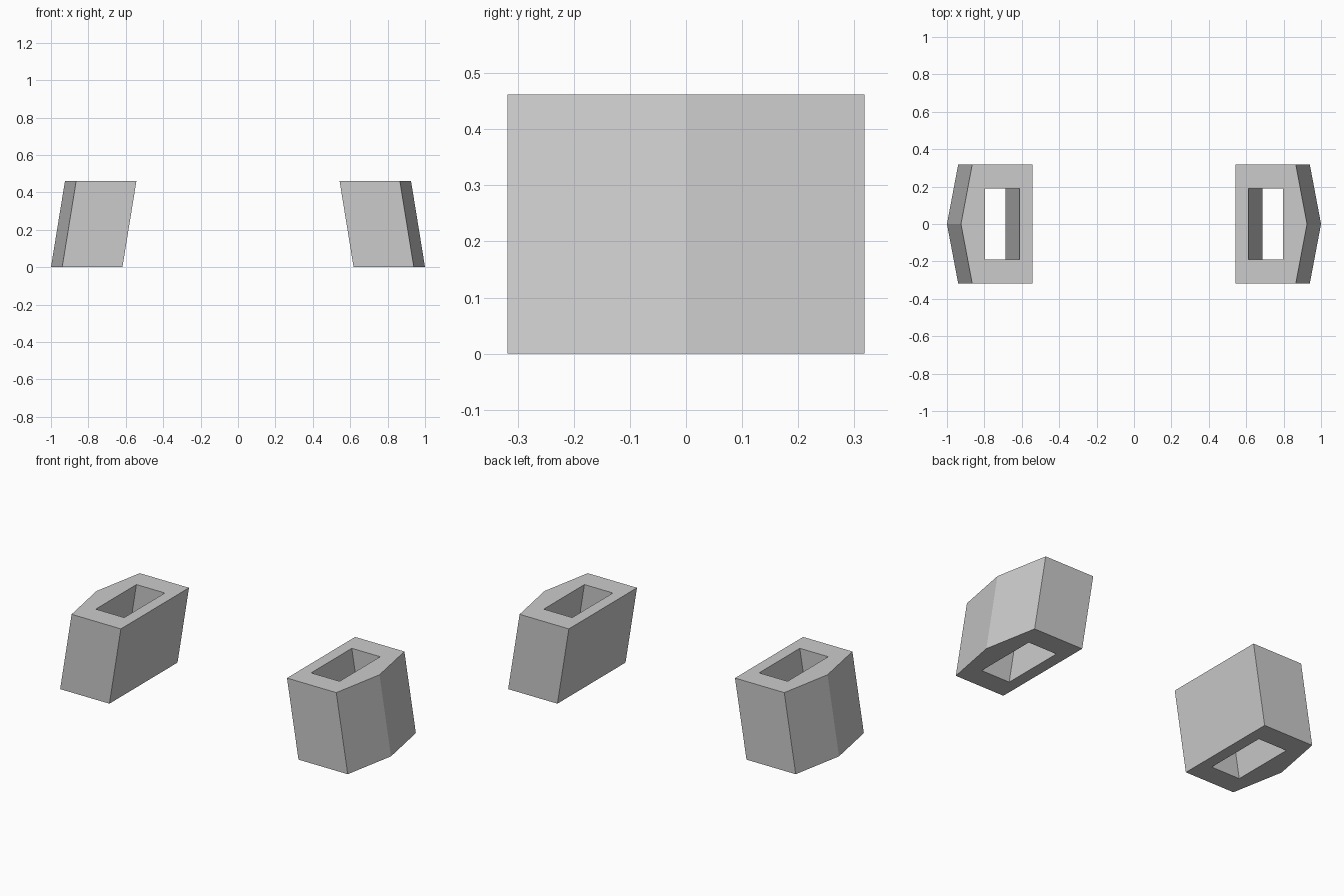
import bpy, bmesh

if "Cube" in bpy.data.objects:
    bpy.data.objects.remove(bpy.data.objects["Cube"])

HEIGHT = 0.462
LEAN = -0.075  # inward shift of the top

# Matching outer and hole profiles at the base (right-hand side)
OUTER = [(0.618, -0.318), (0.94, -0.318), (1.0, 0.0), (0.94, 0.318), (0.618, 0.318)]
HOLE = [(0.686, -0.19), (0.872, -0.19), (0.872, 0.0), (0.872, 0.19), (0.686, 0.19)]


def leaning_sleeve(name, side):
    bm = bmesh.new()

    def ring(profile, z, dx):
        return [bm.verts.new((side * (x + dx), y, z)) for x, y in profile]

    # Rings in order around the wall: outside bottom, outside top, hole top, hole bottom
    rings = [ring(OUTER, 0, 0), ring(OUTER, HEIGHT, LEAN),
             ring(HOLE, HEIGHT, LEAN), ring(HOLE, 0, 0)]
    n = len(OUTER)
    for k in range(4):
        a, b = rings[k], rings[(k + 1) % 4]
        for i in range(n):
            j = (i + 1) % n
            bm.faces.new((a[i], a[j], b[j], b[i]))
    bmesh.ops.recalc_face_normals(bm, faces=bm.faces)
    mesh = bpy.data.meshes.new(name)
    bm.to_mesh(mesh)
    bm.free()
    bpy.context.collection.objects.link(bpy.data.objects.new(name, mesh))


# Mirrored pair of hollow blocks
for name, side in (("right_sleeve", 1), ("left_sleeve", -1)):
    leaning_sleeve(name, side)
